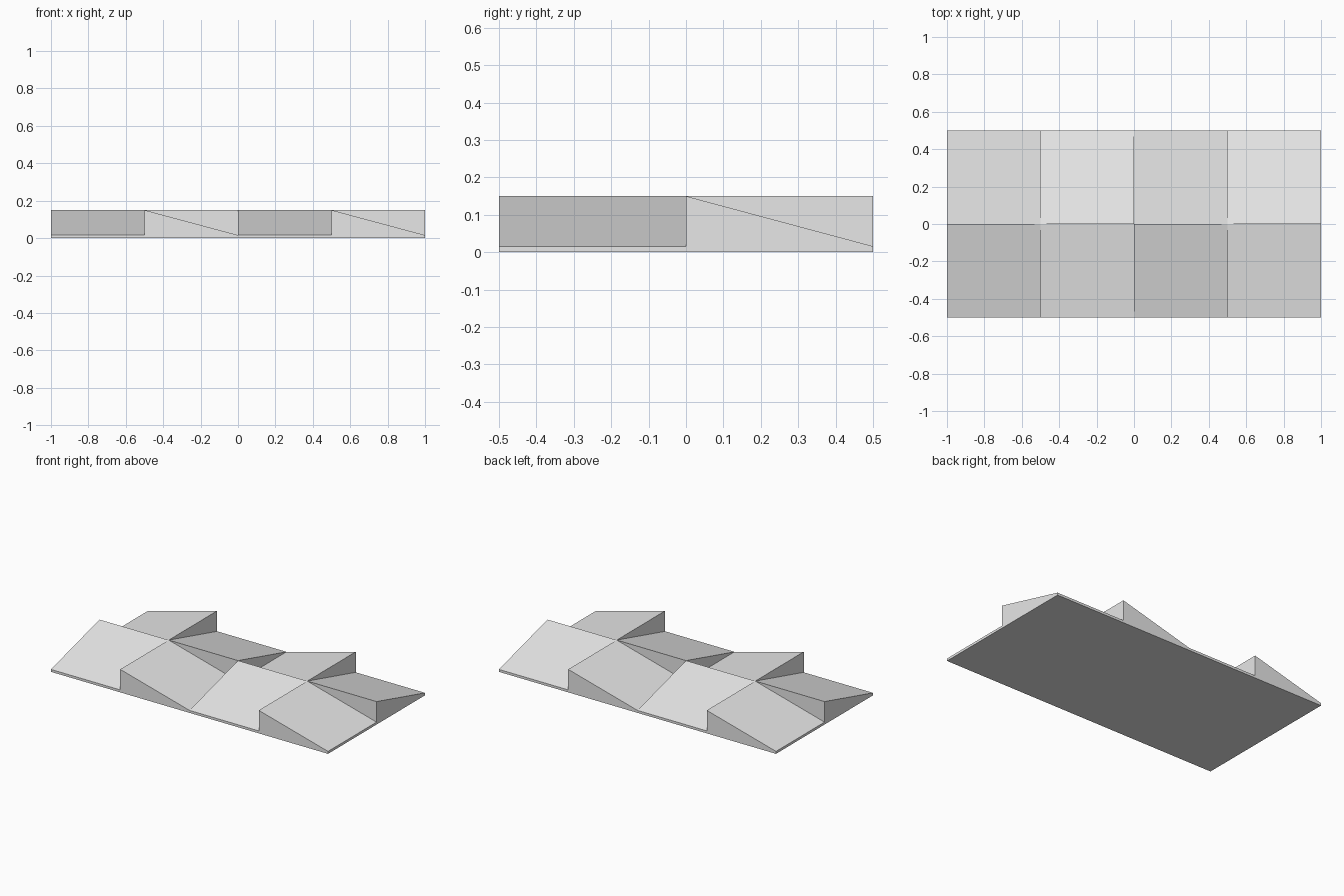
import bpy
import bmesh
from math import pi
from mathutils import Matrix, Vector

cube = bpy.data.objects.get("Cube")
if cube:
    bpy.data.objects.remove(cube, do_unlink=True)

LOW, HIGH, TILE = 0.016, 0.15, 0.5

grey = bpy.data.materials.new("plain_grey")
grey.use_nodes = True
grey.diffuse_color = (0.8, 0.8, 0.8, 1)
grey.node_tree.nodes["Principled BSDF"].inputs["Base Color"].default_value = (0.8, 0.8, 0.8, 1)


def finish(name, bm):
    mesh = bpy.data.meshes.new(name)
    bm.to_mesh(mesh)
    bm.free()
    mesh.materials.append(grey)
    obj = bpy.data.objects.new(name, mesh)
    bpy.context.collection.objects.link(obj)
    return obj


# Thin base slab, open on top where the ramps cover it
bm = bmesh.new()
bmesh.ops.create_cube(bm, size=1, matrix=Matrix.Translation((0, 0, LOW / 2))
                      @ Matrix.Diagonal((4 * TILE, 2 * TILE, LOW, 1)))
top = [f for f in bm.faces if f.normal.z > 0.5]
bmesh.ops.delete(bm, geom=top, context='FACES_ONLY')
finish("base_slab", bm)


# Four ramps turning around a shared peak, with triangular step walls
def pinwheel(name, centre_x):
    outer_low, inner_low = Vector((-TILE, -TILE, LOW)), Vector((0, -TILE, LOW))
    peak, outer_high = Vector((0, 0, HIGH)), Vector((-TILE, 0, HIGH))
    step_high, outer_foot = Vector((0, -TILE, HIGH)), Vector((-TILE, 0, LOW))
    faces = (
        (outer_low, inner_low, peak, outer_high),   # ramp
        (inner_low, step_high, peak),               # step up to the next ramp
        (outer_low, outer_high, outer_foot),        # outer side wall
    )
    bm = bmesh.new()
    for turn in range(4):
        place = Matrix.Translation((centre_x, 0, 0)) @ Matrix.Rotation(turn * pi / 2, 4, 'Z')
        for corners in faces:
            bm.faces.new([bm.verts.new(place @ c) for c in corners])
    bmesh.ops.remove_doubles(bm, verts=bm.verts, dist=0.0001)
    finish(name, bm)


pinwheel("right_ramp_group", -TILE)
pinwheel("left_ramp_group", TILE)
